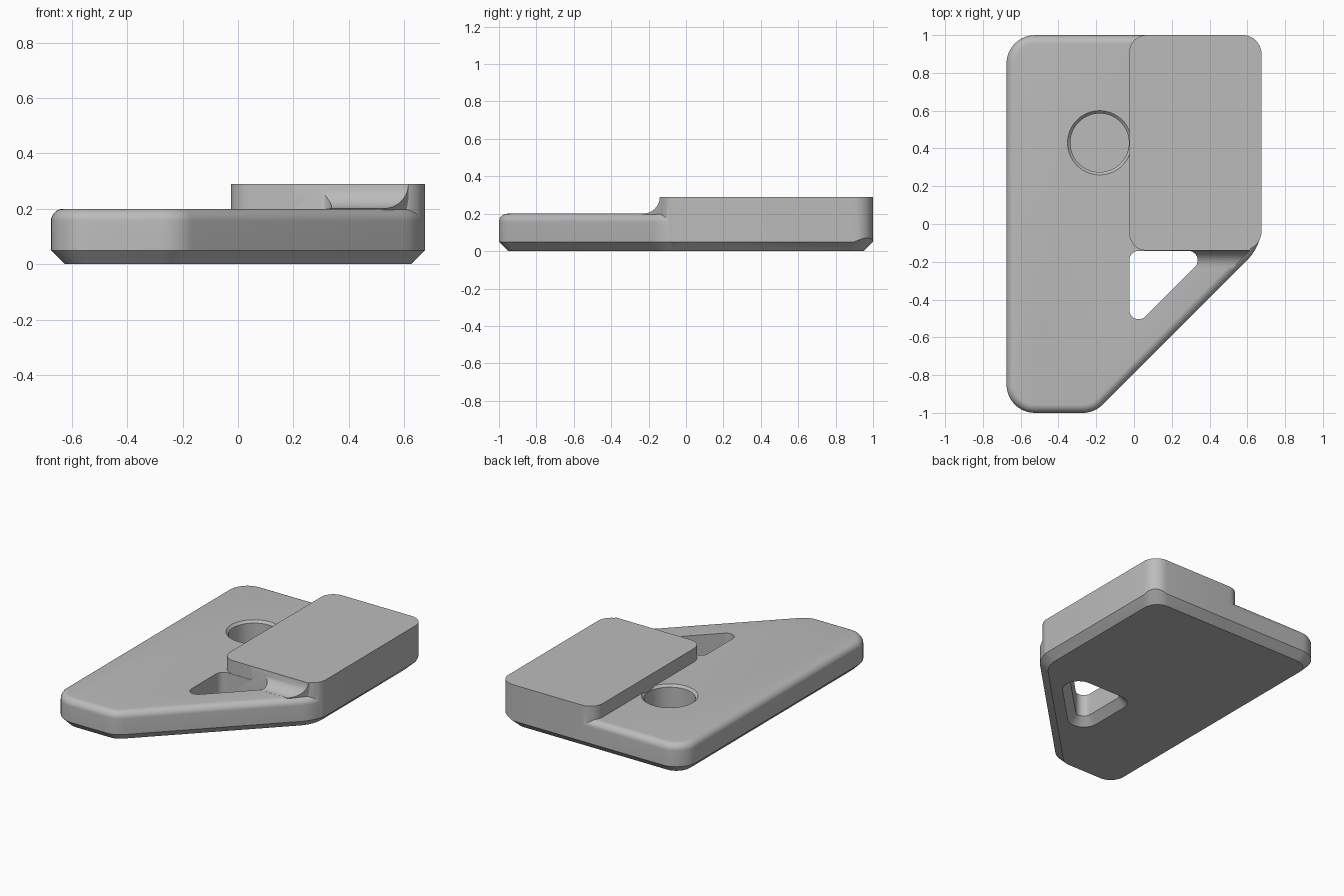
import bpy, bmesh, math
from mathutils import Vector

if "Cube" in bpy.data.objects:
    bpy.data.objects.remove(bpy.data.objects["Cube"])

grey = bpy.data.materials.new("plain grey")
grey.diffuse_color = (0.5, 0.5, 0.5, 1)
grey.use_nodes = True
grey.node_tree.nodes["Principled BSDF"].inputs["Base Color"].default_value = grey.diffuse_color


def outline(corners, inset=0.0, seg=10):
    """Counter-clockwise (x, y, radius) corners -> rounded, inset loop."""
    pts, n = [], len(corners)
    for i in range(n):
        p = Vector(corners[i][:2])
        r = corners[i][2]
        d0 = (p - Vector(corners[i - 1][:2])).normalized()
        d1 = (Vector(corners[(i + 1) % n][:2]) - p).normalized()
        turn = math.atan2(d0.x * d1.y - d0.y * d1.x, d0.dot(d1))
        n0 = Vector((d0.y, -d0.x))
        centre = p - d0 * r * math.tan(turn / 2) - n0 * r
        a0 = math.atan2(n0.y, n0.x)
        for k in range(seg + 1):
            a = a0 + turn * k / seg
            pts.append(centre + Vector((math.cos(a), math.sin(a))) * (r - inset))
    return pts


def loft(name, rings):
    """Closed solid through rings of equal point count."""
    bm = bmesh.new()
    loops = [[bm.verts.new(v) for v in ring] for ring in rings]
    for a, b in zip(loops, loops[1:]):
        for i in range(len(a)):
            j = (i + 1) % len(a)
            bm.faces.new((a[i], a[j], b[j], b[i]))
    bm.faces.new(loops[0][::-1])
    bm.faces.new(loops[-1])
    bmesh.ops.recalc_face_normals(bm, faces=bm.faces)
    mesh = bpy.data.meshes.new(name)
    bm.to_mesh(mesh)
    bm.free()
    ob = bpy.data.objects.new(name, mesh)
    bpy.context.collection.objects.link(ob)
    mesh.materials.append(grey)
    return ob


def flat(pts, z):
    return [(p.x, p.y, z) for p in pts]


def combine(target, other, operation):
    mod = target.modifiers.new(operation, 'BOOLEAN')
    mod.operation, mod.object, mod.solver = operation, other, 'EXACT'
    bpy.context.view_layer.objects.active = target
    bpy.ops.object.modifier_apply(modifier=mod.name)
    bpy.data.objects.remove(other)


# Base plate: chamfered underside, rounded top edge, diagonal front corner
H, R = 0.2, 0.045
plate = [(-0.675, -1, 0.15), (-0.21, -1, 0.15), (0.6745, -0.1155, 0.25),
         (0.6745, 0.9995, 0.15), (-0.675, 0.9995, 0.15)]
rings = [flat(outline(plate, 0.05), 0), flat(outline(plate), 0.05)]
for k in range(9):
    a = math.pi / 2 * k / 8
    rings.append(flat(outline(plate, R * (1 - math.cos(a))), H - R + R * math.sin(a)))
base = loft("base_plate", rings)

# Blind round pocket with a small lead-in chamfer
pocket = []
for z, r in ((0.05, 0.155), (0.185, 0.155), (0.2, 0.17), (0.25, 0.17)):
    pocket.append([(-0.182 + r * math.cos(math.tau * i / 64),
                    0.43 + r * math.sin(math.tau * i / 64), z) for i in range(64)])
combine(base, loft("pocket_cutter", pocket), 'DIFFERENCE')

# Raised block, its outer walls running down to the bottom chamfer
block = [(-0.025, -0.14, 0.09), (0.675, -0.14, 0.1), (0.675, 1, 0.1), (-0.025, 1, 0.09)]
foot = [(x, y, 0.15) for x, y, r in block]
wall = outline(block)
low = [(p.x, p.y, 0.05 + (0.021 * math.sin(math.pi * (i - 22) / 10) if 22 <= i <= 32 else 0))
       for i, p in enumerate(wall)]
raised = loft("raised_block", [flat(outline(foot, 0.05), 0.0005), low, flat(wall, 0.29)])
combine(base, raised, 'UNION')

# Concave fillet blending the block into the diagonal web
profile = [(-0.23 + 0.09 * math.sin(t), 0.29 - 0.0895 * math.cos(t))
           for t in (math.pi / 2 * k / 10 for k in range(11))]
profile = [(-0.23, 0.12)] + profile + [(-0.10, 0.2895), (-0.10, 0.12)]
fillet = loft("web_fillet", [[(0.2, y, z) for y, z in profile],
                             [(min(0.62, y + 0.755), y, z) for y, z in profile]])
combine(base, fillet, 'UNION')

# Triangular through opening, flared at the underside
tri = [(-0.025, -0.575, 0.05), (0.408, -0.142, 0.05), (-0.025, -0.142, 0.05)]
cutter = loft("opening_cutter", [flat(outline(tri, -0.06), -0.01), flat(outline(tri), 0.05),
                                 flat(outline(tri), 0.4)])
combine(base, cutter, 'DIFFERENCE')

# Smooth shading with sharp edges kept
bpy.ops.object.select_all(action='DESELECT')
base.select_set(True)
bpy.context.view_layer.objects.active = base
bpy.ops.object.shade_smooth_by_angle(angle=math.radians(30))
